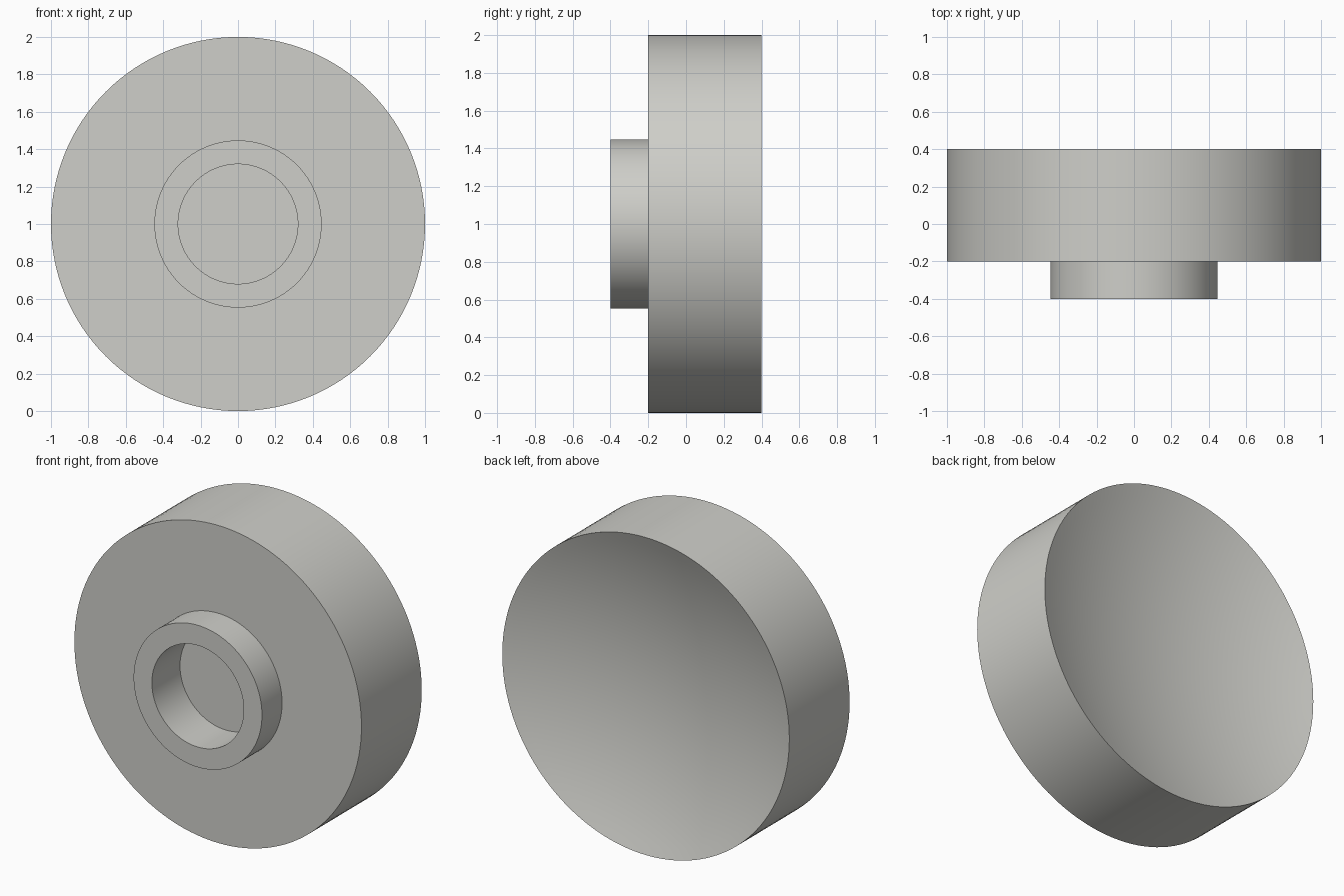
import bpy, bmesh, math

if "Cube" in bpy.data.objects:
    bpy.data.objects.remove(bpy.data.objects["Cube"])

SEGMENTS = 128
DISH_DEPTH = 0.18      # sag of the concave back face
DISH_RINGS = 16

grey = bpy.data.materials.new("warm_grey")
grey.diffuse_color = (0.62, 0.62, 0.585, 1.0)
grey.use_nodes = True
grey.node_tree.nodes["Principled BSDF"].inputs["Base Color"].default_value = grey.diffuse_color


def lathe(name, profile):
    """Revolve (radius, y) points around the y axis, at height z = 1."""
    bm = bmesh.new()
    rings = []
    for r, y in profile:
        if r == 0:
            rings.append([bm.verts.new((0, y, 1))])
        else:
            angles = [2 * math.pi * i / SEGMENTS for i in range(SEGMENTS)]
            rings.append([bm.verts.new((r * math.cos(a), y, 1 + r * math.sin(a)))
                          for a in angles])
    for a, b in zip(rings, rings[1:]):
        for i in range(SEGMENTS):
            j = (i + 1) % SEGMENTS
            if len(a) == 1:
                bm.faces.new((a[0], b[j], b[i]))
            elif len(b) == 1:
                bm.faces.new((a[i], a[j], b[0]))
            else:
                bm.faces.new((a[i], a[j], b[j], b[i]))
    bmesh.ops.recalc_face_normals(bm, faces=bm.faces)
    mesh = bpy.data.meshes.new(name)
    bm.to_mesh(mesh)
    bm.free()
    mesh.materials.append(grey)
    obj = bpy.data.objects.new(name, mesh)
    bpy.context.collection.objects.link(obj)
    bpy.ops.object.select_all(action='DESELECT')
    obj.select_set(True)
    bpy.context.view_layer.objects.active = obj
    bpy.ops.object.shade_smooth_by_angle(angle=math.radians(30))
    return obj


# Front: blind bore, raised hub, flat disc face, then the outer wall
profile = [(0, -0.12), (0.32, -0.12), (0.32, -0.4), (0.447, -0.4),
           (0.447, -0.2), (1, -0.2)]

# Back: spherical dish from the rim to the centre
sphere_r = (1 + DISH_DEPTH ** 2) / (2 * DISH_DEPTH)
centre_y = 0.4 - DISH_DEPTH + sphere_r
for k in range(DISH_RINGS, -1, -1):
    r = k / DISH_RINGS
    profile.append((r, centre_y - math.sqrt(sphere_r ** 2 - r ** 2)))

lathe("mirror_disc_with_hub", profile)
